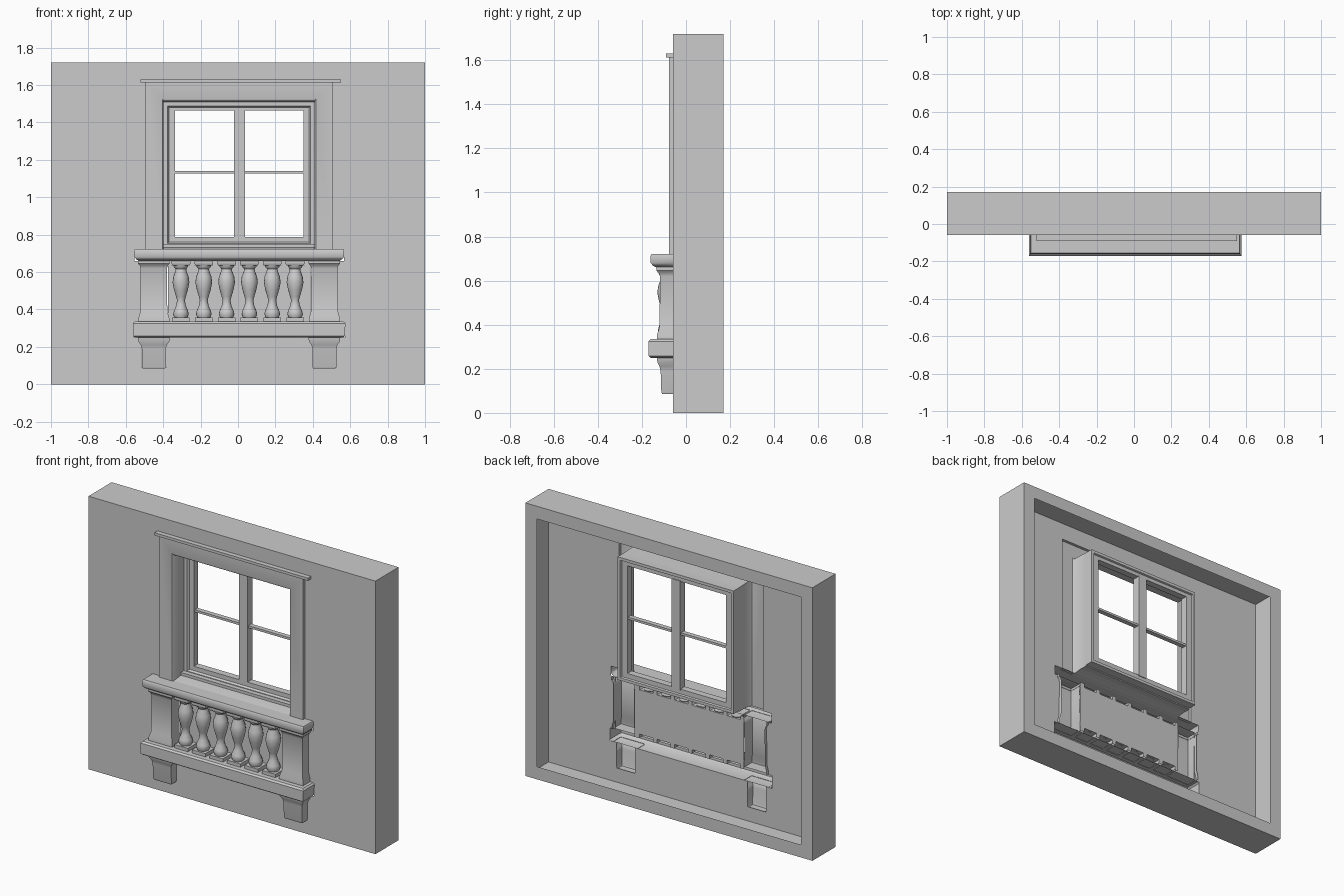
import bpy, bmesh, math

if "Cube" in bpy.data.objects:
    bpy.data.objects.remove(bpy.data.objects["Cube"])

CX = 0.006        # facade axis is very slightly right of centre
WALL = -0.06      # front plane of the wall
BACK = 0.17
PANEL = -0.04     # plane behind the balusters


def finish(name, bm, smooth=False, recalc=True):
    bmesh.ops.remove_doubles(bm, verts=bm.verts, dist=1e-5)
    if recalc:
        bmesh.ops.recalc_face_normals(bm, faces=bm.faces)
    me = bpy.data.meshes.new(name)
    bm.to_mesh(me)
    bm.free()
    ob = bpy.data.objects.new(name, me)
    bpy.context.collection.objects.link(ob)
    if smooth:
        bpy.context.view_layer.objects.active = ob
        ob.select_set(True)
        bpy.ops.object.shade_smooth_by_angle(angle=math.radians(40))
        ob.select_set(False)
    return ob


def sheet(name, y, bounds, holes, flip=False):
    """Flat xz sheet with rectangular holes (x0, x1, z0, z1)."""
    bm = bmesh.new()
    rects = [bounds] + holes
    xs = sorted({round(v, 4) for r in rects for v in r[:2]})
    zs = sorted({round(v, 4) for r in rects for v in r[2:]})
    for x0, x1 in zip(xs, xs[1:]):
        for z0, z1 in zip(zs, zs[1:]):
            mx, mz = (x0 + x1) / 2, (z0 + z1) / 2
            if any(a < mx < b and c < mz < d for a, b, c, d in holes):
                continue
            pts = [(x0, y, z0), (x1, y, z0), (x1, y, z1), (x0, y, z1)]
            bm.faces.new([bm.verts.new(p) for p in (pts[::-1] if flip else pts)])
    return finish(name, bm, recalc=False)


def stack(name, cx, levels, back=WALL, top=True, bottom=True, smooth=False):
    """Open-backed moulding: levels are (half width, front y, z)."""
    bm = bmesh.new()
    rows = [[bm.verts.new((cx + sx * hw, y, z)) for sx, y in
             ((-1, back), (-1, yf), (1, yf), (1, back))] for hw, yf, z in levels]
    for a, b in zip(rows, rows[1:]):
        for i in range(3):
            bm.faces.new((a[i], a[i + 1], b[i + 1], b[i]))
    if bottom:
        bm.faces.new(rows[0][::-1])
    if top:
        bm.faces.new(rows[-1])
    return finish(name, bm, smooth)


def rings(name, loops, open_bottom=0, smooth=False):
    """Loft rectangles (x0, x1, z0, z1, y); the first segments may lack a bottom."""
    bm = bmesh.new()
    rows = [[bm.verts.new((x, y, z)) for x, z in ((x0, z0), (x1, z0), (x1, z1), (x0, z1))]
            for x0, x1, z0, z1, y in loops]
    for k, (a, b) in enumerate(zip(rows, rows[1:])):
        for i in range(1 if k < open_bottom else 0, 4):
            j = (i + 1) % 4
            bm.faces.new((a[i], a[j], b[j], b[i]))
    return finish(name, bm, smooth)


def box(name, x0, x1, y0, y1, z0, z1):
    bm = bmesh.new()
    bmesh.ops.create_cube(bm, size=1)
    for v in bm.verts:
        v.co = ((x0, x1)[v.co.x > 0], (y0, y1)[v.co.y > 0], (z0, z1)[v.co.z > 0])
    return finish(name, bm)


# Wall shell: front sheet, outer sides and back lip
PX = 0.456        # pedestal offset from the axis
holes = [(CX - 0.502, CX + 0.502, 0.72, 1.615),
         (CX - 0.56, CX + 0.56, 0.66, 0.72),
         (CX - 0.535, CX + 0.535, 0.33, 0.66),
         (CX - 0.565, CX + 0.565, 0.25, 0.33)]
for s in (-1, 1):
    holes.append((CX + s * PX - 0.065, CX + s * PX + 0.065, 0.09, 0.25))
sheet("wall_front", WALL, (-1, 1, 0, 1.72), holes)
rings("wall_sides", [(-1, 1, 0, 1.72, WALL), (-1, 1, 0, 1.72, BACK)])
sheet("wall_back_lip", BACK, (-1, 1, 0, 1.72), [(-0.92, 0.92, 0.08, 1.64)], flip=True)

# Window surround and deep reveal
o0, o1 = CX - 0.502, CX + 0.502
i0, i1 = CX - 0.404, CX + 0.404
rings("window_surround", [(o0, o1, 0.72, 1.615, WALL), (o0, o1, 0.72, 1.615, -0.078),
                          (i0 - .006, i1 + .006, 0.72, 1.525, -0.078),
                          (i0, i1, 0.722, 1.515, -0.07),
                          (i0, i1, 0.735, 1.51, 0.04)], open_bottom=2, smooth=True)
box("surround_cap", -0.52, 0.55, -0.09, WALL, 1.613, 1.63)

# Window frame with stepped profile, mullion and glazing bars
f = (CX - 0.343, CX + 0.343, 0.787, 1.465)
rings("window_frame", [(i0, i1, 0.735, 1.51, 0.095), (i0, i1, 0.735, 1.51, 0.03),
                       (i0 + .022, i1 - .022, 0.752, 1.488, 0.03),
                       (i0 + .03, i1 - .03, 0.76, 1.48, 0.042),
                       (*f, 0.042), (*f, 0.085),
                       (i0 + .022, i1 - .022, 0.757, 1.488, 0.085),
                       (i0 + .018, i1 - .018, 0.753, 1.492, 0.095),
                       (i0, i1, 0.735, 1.51, 0.095)])
box("window_sill_board", i0, i1, 0.0, 0.04, 0.728, 0.748)
box("mullion", CX - 0.027, CX + 0.031, 0.04, 0.09, 0.78, 1.47)
for s in (-1, 1):
    c = CX + s * 0.185
    box("glazing_bar", c - 0.16, c + 0.16, 0.05, 0.08, 1.126, 1.14)

# Balcony rails
stack("top_rail", CX, [(0.535, -0.135, 0.66), (0.55, -0.15, 0.668), (0.56, -0.16, 0.68),
                       (0.562, -0.16, 0.715), (0.558, -0.155, 0.722)], smooth=True)
stack("bottom_rail", CX, [(0.555, -0.16, 0.25), (0.566, -0.17, 0.258),
                          (0.568, -0.17, 0.325), (0.558, -0.16, 0.335)], smooth=True)

# Pedestals and brackets on both sides
for s in (-1, 1):
    c = CX + s * PX
    stack("pedestal", c, [(0.083, -0.132, 0.333), (0.083, -0.132, 0.352), (0.072, -0.12, 0.39),
                          (0.07, -0.118, 0.62), (0.075, -0.124, 0.635), (0.084, -0.134, 0.645),
                          (0.084, -0.134, 0.662)], back=PANEL, top=False, bottom=False, smooth=True)
    stack("bracket", c, [(0.06, -0.108, 0.085), (0.064, -0.112, 0.095), (0.064, -0.115, 0.19),
                         (0.069, -0.12, 0.21), (0.083, -0.13, 0.23), (0.085, -0.132, 0.252)],
          top=False, smooth=True)

# Turned balusters with square caps and feet
profile = [(0.034, 0.355), (0.042, 0.375), (0.038, 0.392), (0.026, 0.42), (0.021, 0.45),
           (0.026, 0.468), (0.037, 0.505), (0.045, 0.545), (0.041, 0.575), (0.03, 0.605),
           (0.028, 0.617), (0.038, 0.628), (0.04, 0.64)]
BY, SEG = -0.085, 16
slots = []
for n in range(6):
    bx = CX - 0.006 + (n - 2.5) * 0.122
    bm = bmesh.new()
    rows = [[bm.verts.new((bx + r * math.cos(2 * math.pi * k / SEG),
                           BY + r * math.sin(2 * math.pi * k / SEG), z)) for k in range(SEG)]
            for r, z in profile]
    for a, b in zip(rows, rows[1:]):
        for k in range(SEG):
            m = (k + 1) % SEG
            bm.faces.new((a[k], a[m], b[m], b[k]))
    finish("baluster", bm, True)
    stack("baluster_foot", bx, [(0.047, -0.13, 0.333), (0.047, -0.13, 0.356)],
          back=PANEL, bottom=False)
    stack("baluster_cap", bx, [(0.045, -0.128, 0.636), (0.05, -0.132, 0.645), (0.05, -0.132, 0.662)],
          back=PANEL, top=False)
    slots += [(bx - 0.047, bx + 0.047, 0.33, 0.356), (bx - 0.047, bx + 0.047, 0.636, 0.662)]

# Panel behind the balusters, open behind the caps and feet
e = PX - 0.075
sheet("balustrade_panel", PANEL, (CX - e, CX + e, 0.33, 0.662), slots)
# Wall strips beside the pedestals
for s in (-1, 1):
    a, b = sorted((CX + s * (PX + 0.07), CX + s * 0.535))
    sheet("pedestal_side_wall", WALL, (a, b, 0.33, 0.66), [])
